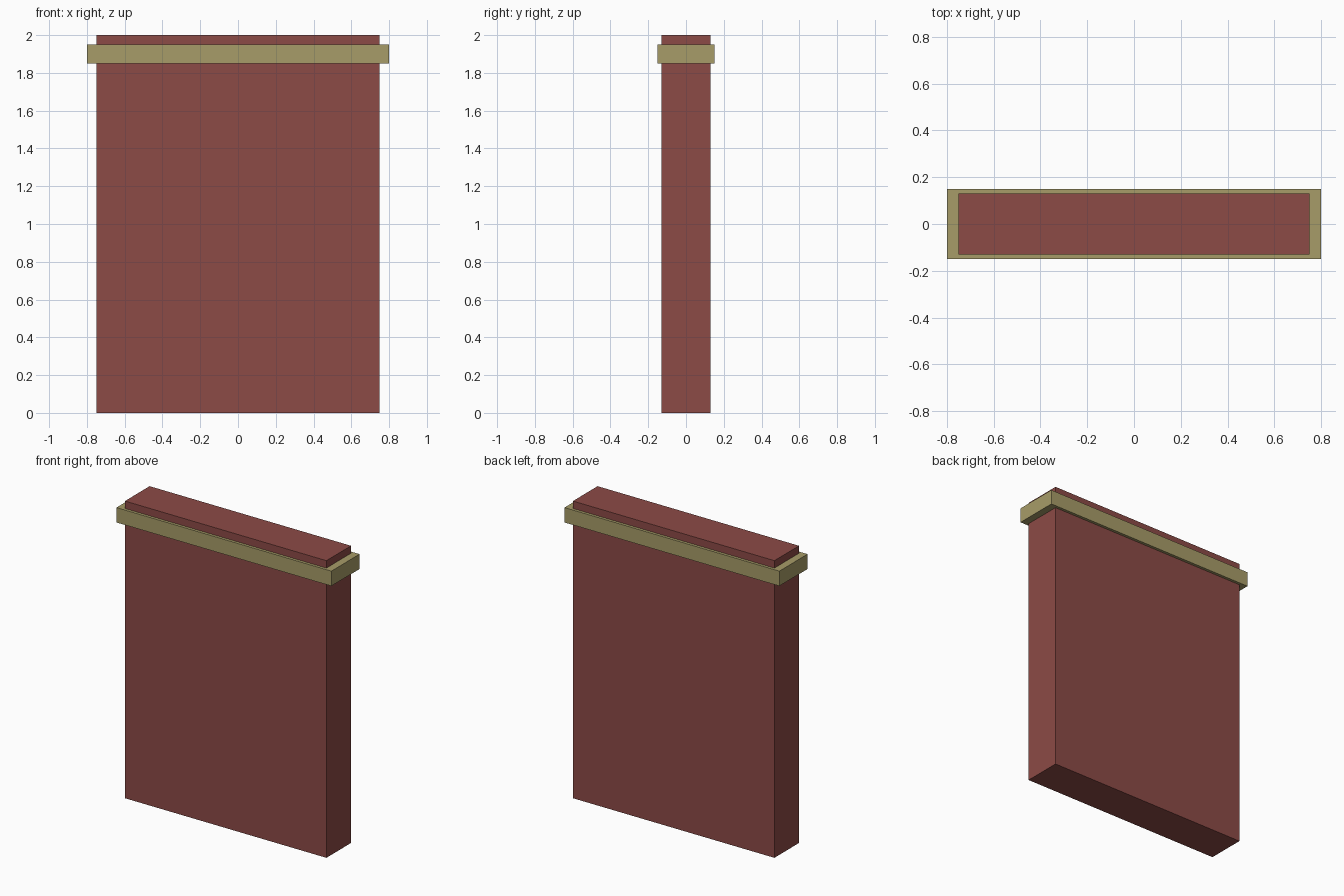
import bpy

if "Cube" in bpy.data.objects:
    bpy.data.objects.remove(bpy.data.objects["Cube"])


def material(name, color):
    mat = bpy.data.materials.new(name)
    mat.diffuse_color = (*color, 1.0)
    mat.use_nodes = True
    mat.node_tree.nodes["Principled BSDF"].inputs["Base Color"].default_value = mat.diffuse_color
    return mat


def box(name, size, z_min, mat):
    """Box centred on x and y, with its underside at z_min."""
    bpy.ops.mesh.primitive_cube_add(size=1, location=(0, 0, z_min + size[2] / 2))
    obj = bpy.context.object
    obj.name = name
    obj.scale = size
    bpy.ops.object.transform_apply(location=False, rotation=False, scale=True)
    obj.data.materials.append(mat)
    return obj


brick = material("brick_red", (0.262, 0.069, 0.061))
stone = material("sandstone", (0.386, 0.333, 0.138))

# Upright slab
box("wall_panel", (1.5, 0.262, 2.0), 0.0, brick)

# Projecting band just below the top
box("trim_band", (1.6, 0.30, 0.10), 1.85, stone)
